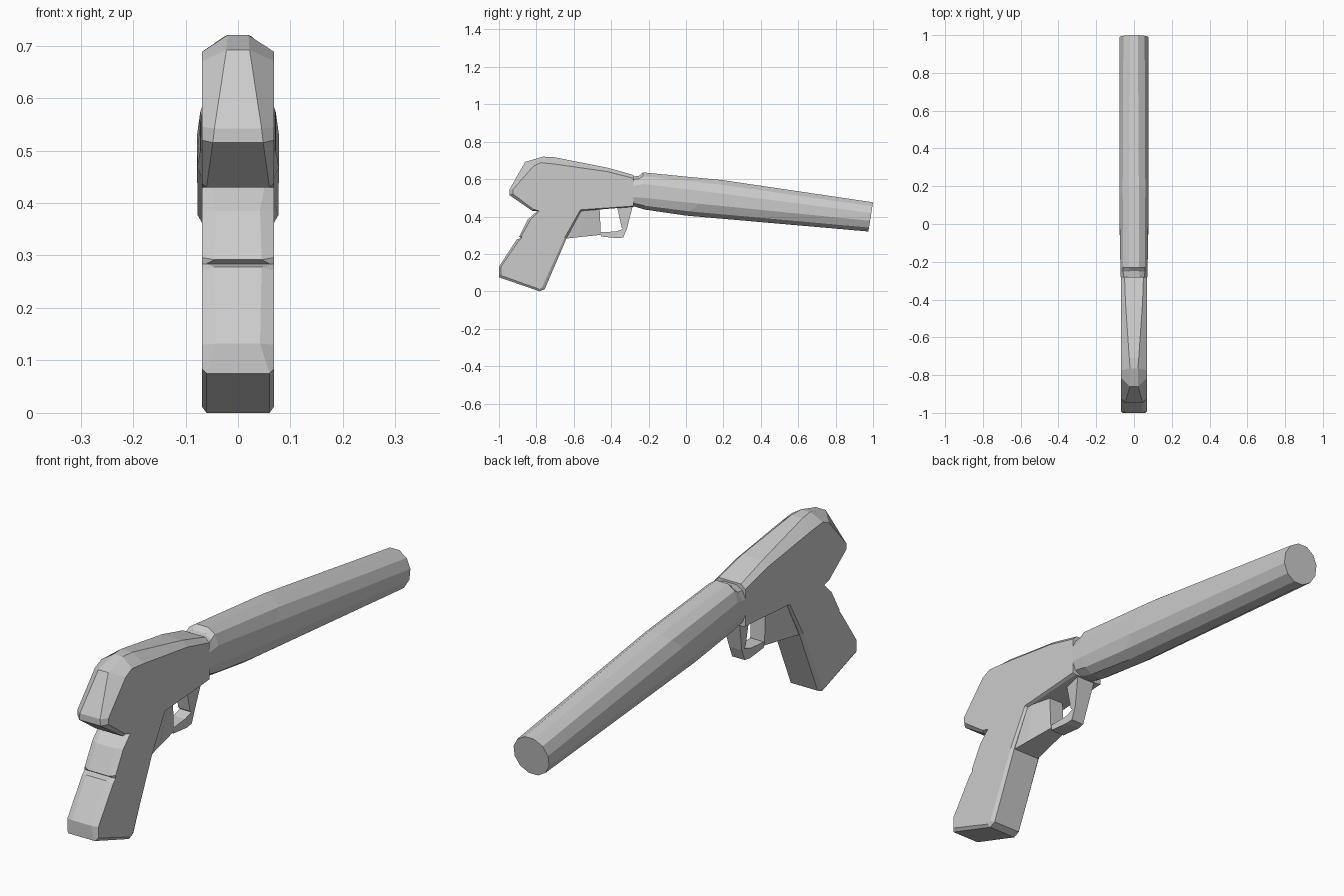
import bpy, bmesh
from math import cos, sin, pi, copysign


def finish(name, bm):
    bmesh.ops.recalc_face_normals(bm, faces=bm.faces)
    mesh = bpy.data.meshes.new(name)
    bm.to_mesh(mesh)
    bm.free()
    obj = bpy.data.objects.new(name, mesh)
    bpy.context.collection.objects.link(obj)
    return obj


def loft(name, rings):
    """Skin a list of equal-length point rings and cap both ends."""
    bm = bmesh.new()
    rows = [[bm.verts.new(p) for p in ring] for ring in rings]
    n = len(rows[0])
    for a, b in zip(rows, rows[1:]):
        for i in range(n):
            j = (i + 1) % n
            bm.faces.new((a[i], a[j], b[j], b[i]))
    bm.faces.new(rows[0])
    bm.faces.new(rows[-1])
    return finish(name, bm)


def strip_rings(sections):
    """Rectangular rings from (y, z) pairs with a half width for each point."""
    return [[(-w0, y0, z0), (w0, y0, z0), (w1, y1, z1), (-w1, y1, z1)]
            for (y0, z0, w0), (y1, z1, w1) in sections]


# Receiver and grip: rim (y, z, half width), then matching flat side (y, z)
SIDE = 0.069
body = [
    (-0.945, 0.542, 0.045, -0.925, 0.545),
    (-0.860, 0.692, 0.022, -0.815, 0.670),
    (-0.765, 0.720, 0.020, -0.775, 0.688),
    (-0.710, 0.718, 0.025, -0.700, 0.680),
    (-0.420, 0.661, 0.045, -0.420, 0.640),
    (-0.280, 0.622, 0.050, -0.280, 0.604),
    (-0.280, 0.452, 0.055, -0.280, 0.456),
    (-0.560, 0.430, 0.060, -0.565, 0.436),
    (-0.638, 0.285, 0.060, -0.650, 0.285),
    (-0.755, 0.012, 0.060, -0.770, 0.020),
    (-0.782, 0.000, 0.060, -0.785, 0.012),
    (-1.000, 0.075, 0.060, -0.990, 0.085),
    (-1.000, 0.132, 0.042, -0.990, 0.130),
    (-0.905, 0.278, 0.045, -0.895, 0.270),
    (-0.880, 0.284, 0.060, -0.880, 0.284),
    (-0.892, 0.292, 0.045, -0.880, 0.296),
    (-0.845, 0.385, 0.042, -0.830, 0.385),
    (-0.795, 0.430, 0.050, -0.785, 0.430),
    (-0.822, 0.430, 0.060, -0.815, 0.438),
    (-0.945, 0.515, 0.048, -0.925, 0.520),
]
loft("receiver_and_grip", [
    [(-SIDE, p[3], p[4]) for p in body],
    [(-p[2], p[0], p[1]) for p in body],
    [(p[2], p[0], p[1]) for p in body],
    [(SIDE, p[3], p[4]) for p in body],
])

# Tapered block in front of the grip
loft("guard_base", strip_rings([
    ((-0.66, 0.280, 0.060), (-0.57, 0.445, 0.062)),
    ((-0.57, 0.290, 0.048), (-0.53, 0.445, 0.058)),
    ((-0.455, 0.302, 0.032), (-0.462, 0.445, 0.032)),
]))

# Trigger guard loop
loft("trigger_guard", strip_rings([
    ((-0.455, 0.293, 0.030), (-0.455, 0.316, 0.030)),
    ((-0.365, 0.284, 0.030), (-0.375, 0.320, 0.026)),
    ((-0.335, 0.288, 0.028), (-0.335, 0.333, 0.026)),
    ((-0.316, 0.335, 0.028), (-0.344, 0.342, 0.026)),
    ((-0.285, 0.455, 0.040), (-0.368, 0.450, 0.026)),
]))


# Barrel: 12-sided rings squared off toward the receiver
def barrel_ring(y_top, z_top, y_bot, z_bot, width, power):
    ring = []
    k = cos(pi / 12)
    for i in range(12):
        a = pi / 12 + i * pi / 6
        c = copysign(abs(cos(a) / k) ** power, cos(a))
        s = copysign(abs(sin(a) / k) ** power, sin(a))
        t = (s + 1) / 2
        ring.append((width * c, y_bot + (y_top - y_bot) * t, z_bot + (z_top - z_bot) * t))
    return ring


loft("barrel", [barrel_ring(*r) for r in [
    (-0.285, 0.613, -0.285, 0.455, 0.070, 0.70),
    (-0.250, 0.618, -0.270, 0.452, 0.071, 0.70),
    (-0.230, 0.636, -0.220, 0.437, 0.072, 0.75),
    (0.200, 0.594, 0.000, 0.405, 0.078, 0.85),
    (1.000, 0.476, 0.975, 0.320, 0.077, 1.00),
]])
